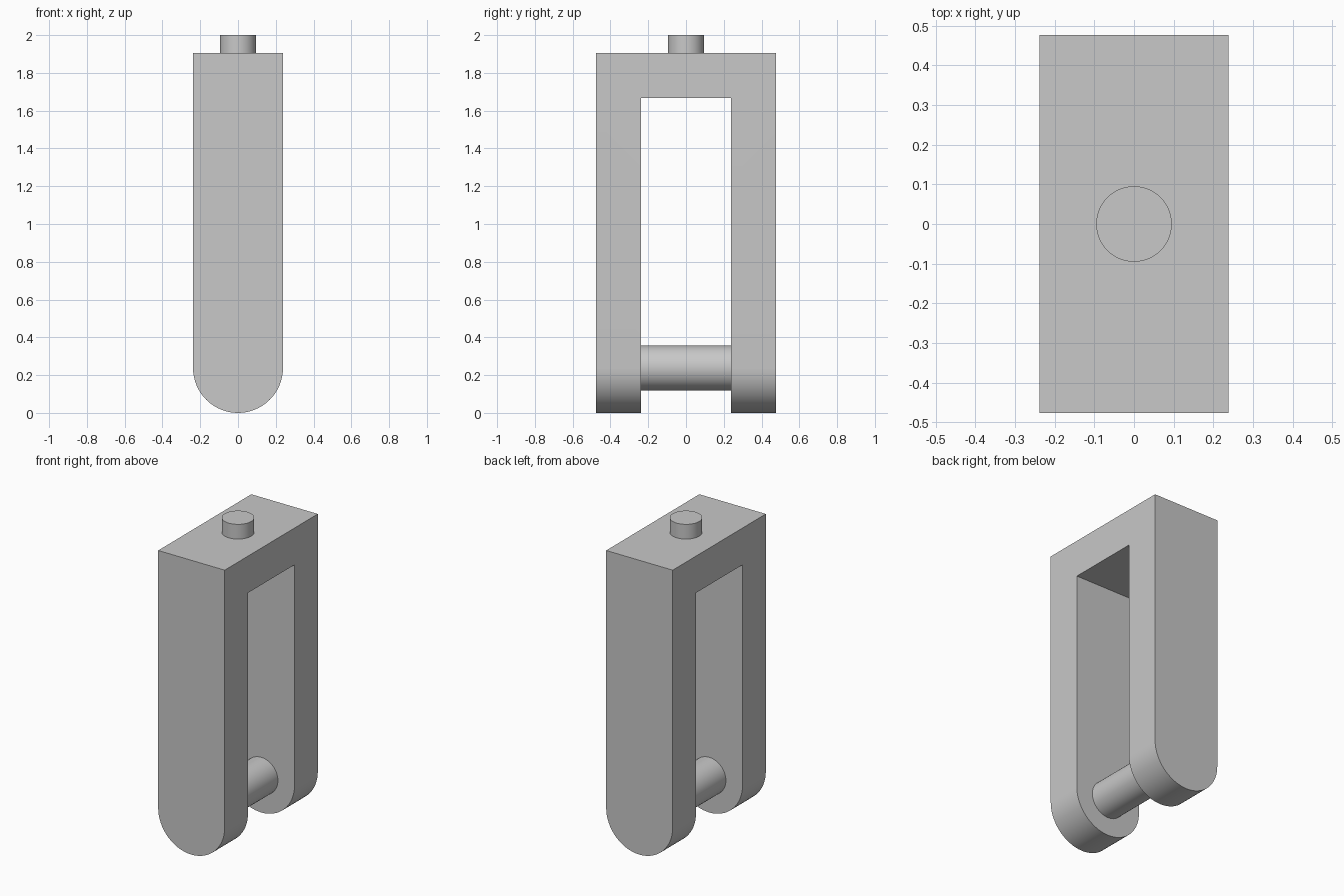
import bpy
import bmesh
import math
from mathutils import Vector

U = 2 / 21                      # base module of the part
HALF_W = 2.5 * U                # half width, also the radius of the rounded feet
HALF_D = 5 * U
TOP = 20 * U
AXLE_R = 1.25 * U
PEG_R = U

cube = bpy.data.objects.get("Cube")
if cube:
    bpy.data.objects.remove(cube, do_unlink=True)

grey = bpy.data.materials.new("light_grey")
grey.use_nodes = True
colour = (0.58, 0.58, 0.58, 1)
grey.diffuse_color = colour
grey.node_tree.nodes["Principled BSDF"].inputs["Base Color"].default_value = colour


def finish(obj, name):
    """Name the part, colour it and smooth its round faces."""
    obj.name = obj.data.name = name
    obj.data.materials.clear()
    obj.data.materials.append(grey)
    bpy.ops.object.select_all(action="DESELECT")
    obj.select_set(True)
    bpy.context.view_layer.objects.active = obj
    bpy.ops.object.shade_smooth_by_angle(angle=math.radians(30))


def cylinder(name, radius, length, location, rotation=(0, 0, 0)):
    bpy.ops.mesh.primitive_cylinder_add(vertices=48, radius=radius, depth=length,
                                        location=location, rotation=rotation)
    finish(bpy.context.object, name)


# Fork: round-ended profile extruded front to back
steps = 32
outline = [(HALF_W, TOP), (-HALF_W, TOP)]
for i in range(steps + 1):
    a = math.pi + math.pi * i / steps
    outline.append((HALF_W * math.cos(a), HALF_W + HALF_W * math.sin(a)))
bm = bmesh.new()
face = bm.faces.new([bm.verts.new((x, -HALF_D, z)) for x, z in outline])
ext = bmesh.ops.extrude_face_region(bm, geom=[face])
moved = [v for v in ext["geom"] if isinstance(v, bmesh.types.BMVert)]
bmesh.ops.translate(bm, verts=moved, vec=Vector((0, 2 * HALF_D, 0)))
bmesh.ops.recalc_face_normals(bm, faces=bm.faces)
mesh = bpy.data.meshes.new("fork")
bm.to_mesh(mesh)
bm.free()
fork = bpy.data.objects.new("fork", mesh)
bpy.context.collection.objects.link(fork)

# Slot between the two legs, open at the bottom
slot_top = TOP - HALF_W
slot_bottom = -U
bpy.ops.mesh.primitive_cube_add(size=1, location=(0, 0, (slot_top + slot_bottom) / 2))
cutter = bpy.context.object
cutter.name = "slot_cutter"
cutter.hide_render = True
cutter.scale = (4 * HALF_W, HALF_D, slot_top - slot_bottom)
bpy.context.view_layer.update()
slot = fork.modifiers.new("slot", "BOOLEAN")
slot.operation = "DIFFERENCE"
slot.solver = "EXACT"
slot.object = cutter
bpy.context.view_layer.objects.active = fork
bpy.ops.object.modifier_apply(modifier=slot.name)
bpy.data.objects.remove(cutter, do_unlink=True)
finish(fork, "fork")

# Axle between the legs, slightly sunk into both
cylinder("axle", AXLE_R, HALF_D + 0.02, (0, 0, HALF_W), (math.pi / 2, 0, 0))

# Mounting peg on top
cylinder("mounting_peg", PEG_R, 1.2 * U, (0, 0, TOP + 0.4 * U))
